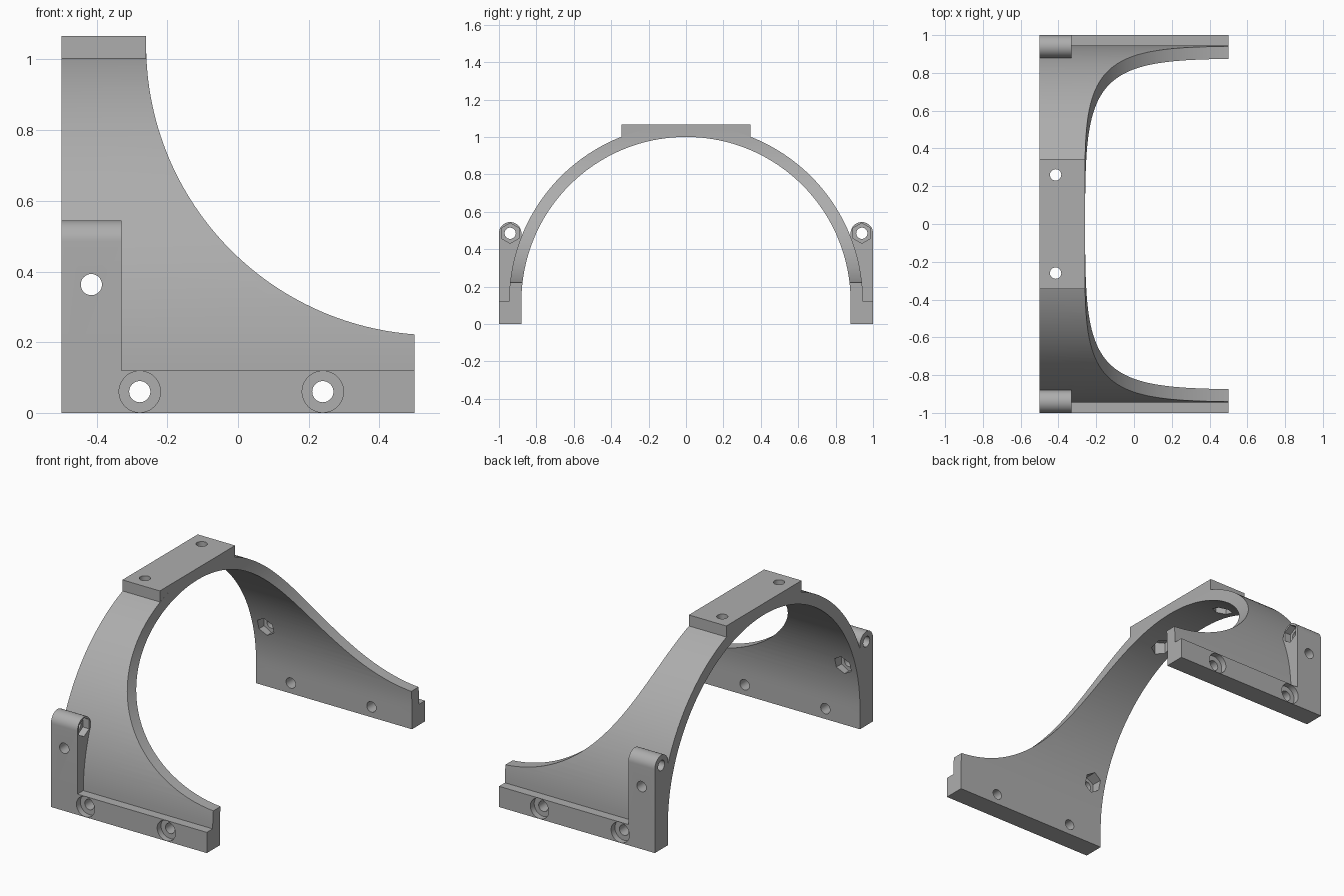
import bpy, bmesh
from math import pi, sin, cos, radians
from mathutils import Matrix, Vector

cube = bpy.data.objects.get("Cube")
if cube:
    bpy.data.objects.remove(cube, do_unlink=True)

grey = bpy.data.materials.new("plain grey")
grey.use_nodes = True
colour = (0.42, 0.42, 0.42, 1)
grey.diffuse_color = colour
grey.node_tree.nodes["Principled BSDF"].inputs["Base Color"].default_value = colour

AXIS_Z = 0.12          # height of the arch centre line
INNER, OUTER = 0.88, 0.946
POST_X = -0.415        # middle of the posts and of the top pad


def make_object(name, bm):
    bmesh.ops.recalc_face_normals(bm, faces=bm.faces)
    mesh = bpy.data.meshes.new(name)
    bm.to_mesh(mesh)
    bm.free()
    mesh.materials.append(grey)
    obj = bpy.data.objects.new(name, mesh)
    bpy.context.collection.objects.link(obj)
    return obj


def extrude(name, points, direction):
    """Close a planar outline and extrude it along a vector."""
    bm = bmesh.new()
    face = bm.faces.new([bm.verts.new(p) for p in points])
    made = bmesh.ops.extrude_face_region(bm, geom=[face])["geom"]
    verts = [g for g in made if isinstance(g, bmesh.types.BMVert)]
    bmesh.ops.translate(bm, verts=verts, vec=direction)
    return make_object(name, bm)


def arc(cx, cy, r, a0, a1, n):
    steps = [a0 + (a1 - a0) * i / n for i in range(n + 1)]
    return [(cx + r * cos(a), cy + r * sin(a)) for a in steps]


def rod(name, start, end, radius, sides=32):
    """Prism between two points, round or hexagonal."""
    a, b = Vector(start), Vector(end)
    turn = (b - a).to_track_quat('Z', 'Y').to_matrix().to_4x4()
    bm = bmesh.new()
    bmesh.ops.create_cone(bm, cap_ends=True, segments=sides, radius1=radius,
                          radius2=radius, depth=(b - a).length,
                          matrix=Matrix.Translation((a + b) / 2) @ turn)
    return make_object(name, bm)


def combine(body, tool, operation):
    mod = body.modifiers.new(operation, 'BOOLEAN')
    mod.operation, mod.solver, mod.object = operation, 'EXACT', tool
    bpy.context.view_layer.objects.active = body
    bpy.ops.object.modifier_apply(modifier=mod.name)
    bpy.data.objects.remove(tool, do_unlink=True)


# Arch with thick stepped feet, extruded along its length
inside = arc(0, AXIS_Z, INNER, pi, 0, 96)
outside = arc(0, AXIS_Z, OUTER, 0, pi, 96)
section = ([(-INNER, 0)] + inside + [(INNER, 0), (1, 0), (1, AXIS_Z)]
           + outside + [(-1, AXIS_Z), (-1, 0)])
body = extrude("arch_bracket", [(-0.5, y, z) for y, z in section], (1, 0, 0))

# Sweeping cut-out that narrows the arch towards its top
sweep = arc(0.56, 1.04, 0.82, pi, 1.5 * pi, 64)
sweep = [(-0.26, 1.3)] + sweep + [(0.8, 0.22), (0.8, 1.3)]
combine(body, extrude("sweep_cutter", [(x, -1.2, z) for x, z in sweep], (0, 2.4, 0)),
        'DIFFERENCE')

# Flat mounting pad on top
pad = [(-0.345, 1.003), (0.345, 1.003), (0.345, 1.067), (-0.345, 1.067)]
combine(body, extrude("top_pad", [(-0.5, y, z) for y, z in pad], (0.24, 0, 0)), 'UNION')

# Round-topped posts at both feet
for s in (-1, 1):
    outline = ([(0.90, 0.35), (0.93, 0.05), (1, 0.05)]
               + arc(0.94, 0.485, 0.06, 0, pi, 24) + [(0.88, 0.42)])
    post = extrude("post", [(-0.5, s * y, z) for y, z in outline], (0.17, 0, 0))
    combine(body, post, 'UNION')

# Bolt holes with nut pockets and counterbores
holes = []
for s in (-1, 1):
    for x in (-0.278, 0.24):
        holes.append(((x, s * 0.8, 0.06), (x, s * 1.1, 0.06), 0.03, 32))
        holes.append(((x, s * 0.965, 0.06), (x, s * 1.1, 0.06), 0.0585, 48))
    holes += [
        ((POST_X, s * 0.75, 0.363), (POST_X, s * 1.1, 0.363), 0.03, 32),
        ((POST_X, s * 0.75, 0.363), (POST_X, s * 0.9, 0.363), 0.055, 6),
        ((-0.6, s * 0.94, 0.485), (-0.25, s * 0.94, 0.485), 0.03, 32),
        ((-0.37, s * 0.94, 0.485), (-0.25, s * 0.94, 0.485), 0.054, 6),
        ((POST_X, s * 0.26, 0.8), (POST_X, s * 0.26, 1.2), 0.03, 32),
        ((POST_X, s * 0.26, 0.8), (POST_X, s * 0.26, 1.015), 0.055, 6),
    ]
for start, end, radius, sides in holes:
    combine(body, rod("hole_cutter", start, end, radius, sides), 'DIFFERENCE')

# Smooth curves, crisp edges
bpy.ops.object.select_all(action='DESELECT')
body.select_set(True)
bpy.context.view_layer.objects.active = body
bpy.ops.object.shade_smooth_by_angle(angle=radians(25))
